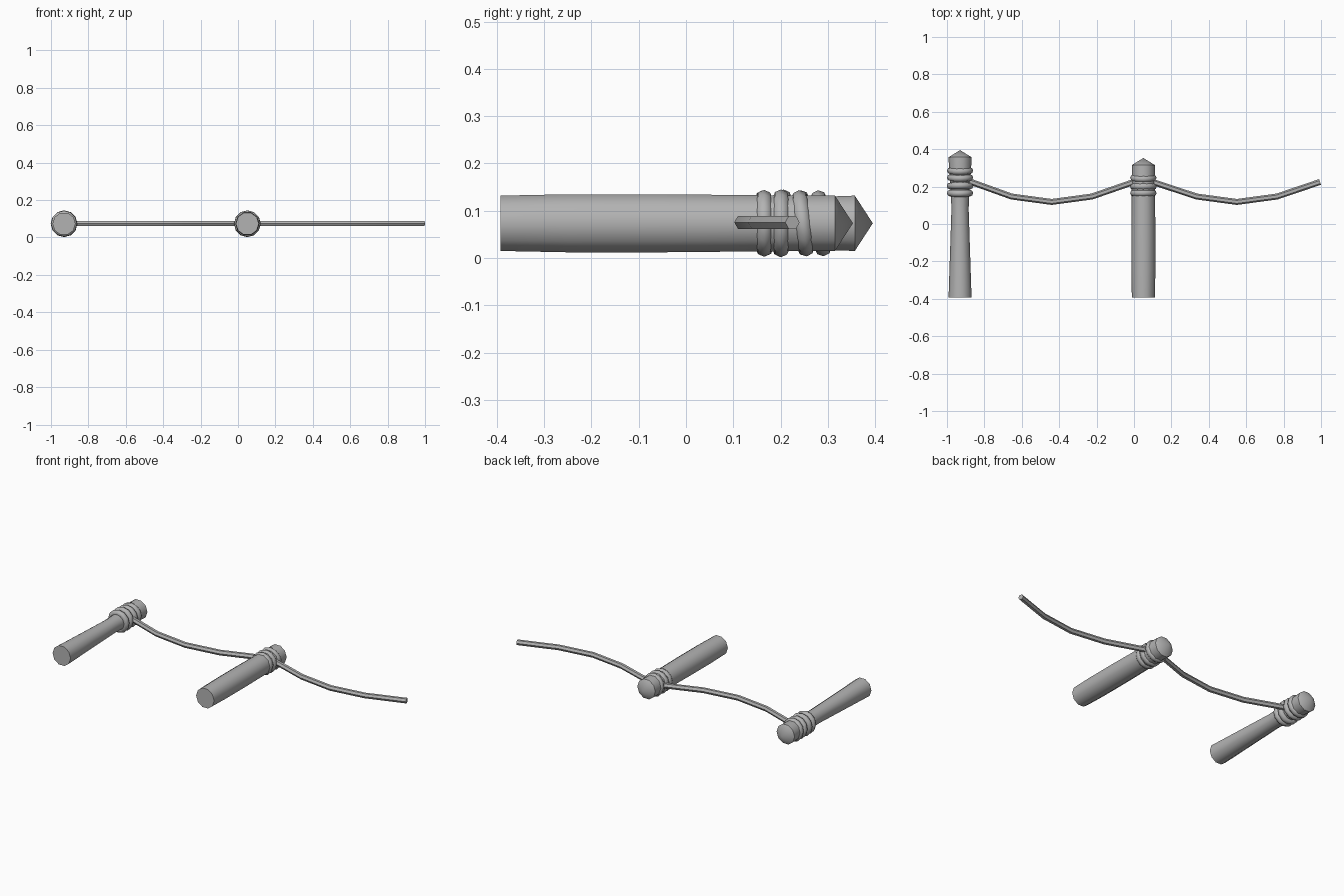
import bpy, bmesh, math
from mathutils import Vector

cube = bpy.data.objects.get("Cube")
if cube:
    bpy.data.objects.remove(cube, do_unlink=True)

AXIS_Z = 0.0735  # height of the post axes and ropes
GREY = (0.45, 0.45, 0.45, 1)

mat = bpy.data.materials.new("plain grey")
mat.use_nodes = True
mat.diffuse_color = GREY
mat.node_tree.nodes["Principled BSDF"].inputs["Base Color"].default_value = GREY


def smooth(obj):
    """Smooth the round sides and keep rims and rope corners crisp."""
    bpy.ops.object.select_all(action='DESELECT')
    obj.select_set(True)
    bpy.context.view_layer.objects.active = obj
    bpy.ops.object.shade_smooth_by_angle(angle=math.radians(48))


def skin(name, sections, tip=None):
    """Join matching rings of points into a capped tube, optionally pointed."""
    bm = bmesh.new()
    rings = [[bm.verts.new(p) for p in s] for s in sections]
    n = len(rings[0])
    for a, b in zip(rings, rings[1:]):
        for i in range(n):
            j = (i + 1) % n
            bm.faces.new((a[i], a[j], b[j], b[i]))
    bm.faces.new(rings[0])
    if tip is None:
        bm.faces.new(rings[-1])
    else:
        point = bm.verts.new(tip)
        for i in range(n):
            bm.faces.new((rings[-1][i], rings[-1][(i + 1) % n], point))
    bmesh.ops.recalc_face_normals(bm, faces=bm.faces)
    mesh = bpy.data.meshes.new(name)
    bm.to_mesh(mesh)
    bm.free()
    mesh.materials.append(mat)
    obj = bpy.data.objects.new(name, mesh)
    bpy.context.collection.objects.link(obj)
    smooth(obj)


def circle(center, u, v, radius, n):
    return [center + radius * (u * math.cos(math.tau * i / n) + v * math.sin(math.tau * i / n))
            for i in range(n)]


X, Z = Vector((1, 0, 0)), Vector((0, 0, 1))


def post(name, x, profile, tip_y):
    sections = [circle(Vector((x, y, AXIS_Z)), X, Z, r, 10) for y, r in profile]
    skin(name, sections, Vector((x, tip_y, AXIS_Z)))


def windings(name, x, coils):
    """Rope coils around a post, each with its own slight tilt."""
    for k, (y, tilt, radius) in enumerate(coils):
        bpy.ops.mesh.primitive_torus_add(
            major_segments=12, minor_segments=8, major_radius=radius, minor_radius=0.018,
            location=(x, y, AXIS_Z), rotation=(math.radians(90 + tilt), 0, 0))
        coil = bpy.context.object
        coil.name = f"{name}_{k + 1}"
        coil.data.materials.append(mat)
        smooth(coil)


def rope(name, points):
    pts = [Vector((x, y, AXIS_Z + 0.002)) for x, y in points]
    sections = []
    for i, p in enumerate(pts):
        along = (pts[min(i + 1, len(pts) - 1)] - pts[max(i - 1, 0)]).normalized()
        sections.append(circle(p, Z.cross(along), Z, 0.016, 6))
    skin(name, sections)


# Posts: one waisted, one slightly bellied, both with a conical top
post("waisted_post", -0.93,
     [(-0.392, 0.0615), (-0.15, 0.0535), (0.08, 0.046), (0.16, 0.049),
      (0.29, 0.059), (0.357, 0.0615)], 0.395)
post("bellied_post", 0.05,
     [(-0.392, 0.0615), (-0.25, 0.0645), (-0.05, 0.0645), (0.15, 0.0625),
      (0.315, 0.0615)], 0.353)

# Rope coils
windings("waisted_coil", -0.93,
         [(0.165, 2, 0.052), (0.203, -3, 0.0535), (0.248, 5, 0.052), (0.285, 5, 0.052)])
windings("bellied_coil", 0.05,
         [(0.165, 0, 0.0525), (0.201, 0, 0.0535), (0.247, 7, 0.0525)])

# Sagging ropes
sag = [(0.147, 0.335), (0.118, 0.55), (0.147, 0.765)]
for name, shift, start, end in (("rope_between_posts", -0.99, 0.11, 0.99),
                                ("rope_free_end", 0, 0.09, 0.995)):
    rope(name, [(start + shift, 0.228)] + [(x + shift, y) for y, x in sag]
         + [(end + shift, 0.225)])
